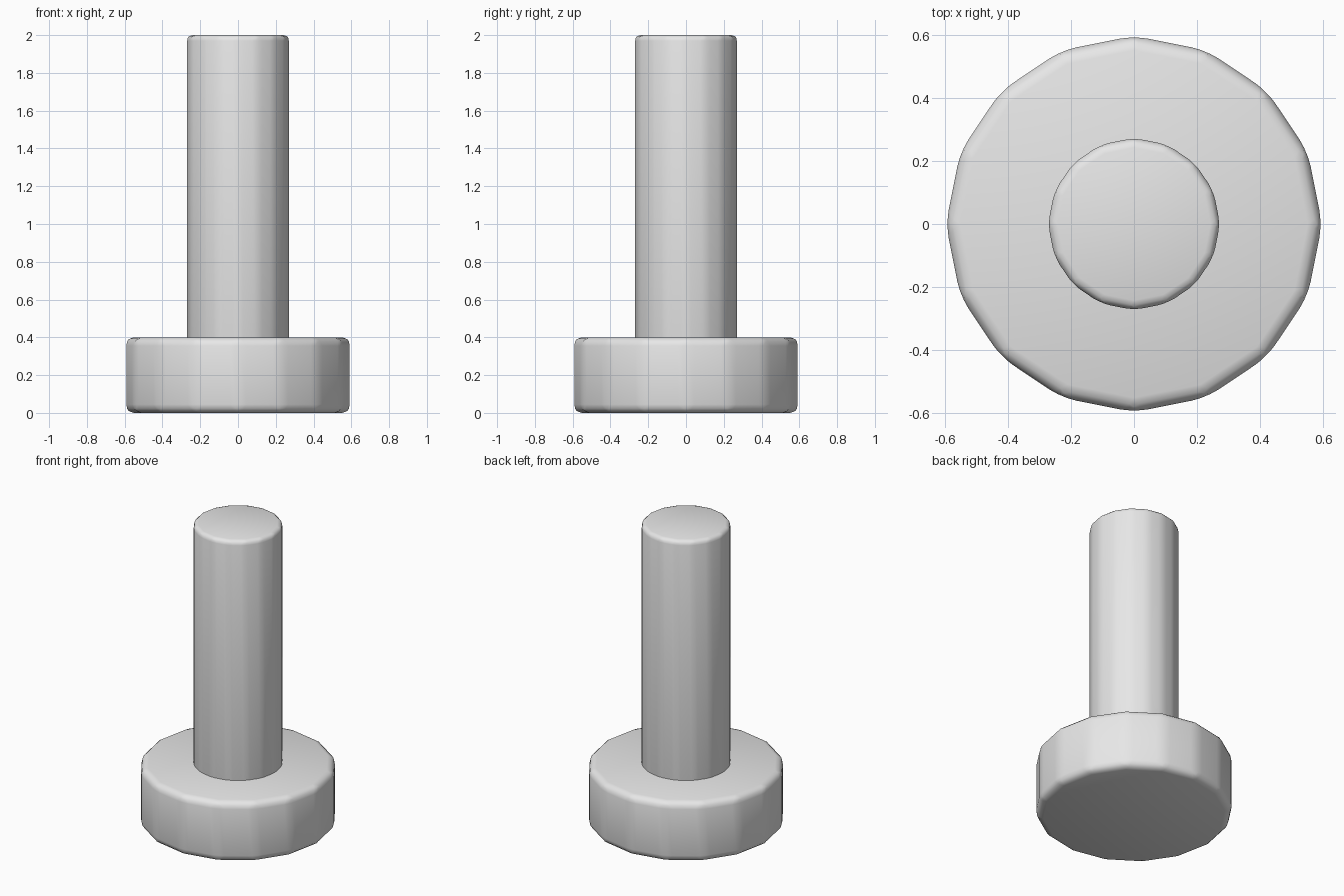
import bpy

if "Cube" in bpy.data.objects:
    bpy.data.objects.remove(bpy.data.objects["Cube"])

# one plain grey
grey = bpy.data.materials.new("light grey")
grey.diffuse_color = (0.8, 0.8, 0.8, 1.0)
grey.use_nodes = True
grey.node_tree.nodes["Principled BSDF"].inputs["Base Color"].default_value = grey.diffuse_color


def rounded_cylinder(name, radius, z0, z1, bevel):
    """16-sided cylinder with every edge rounded."""
    bpy.ops.mesh.primitive_cylinder_add(vertices=16, radius=radius, depth=z1 - z0,
                                        location=(0, 0, (z0 + z1) / 2))
    obj = bpy.context.object
    obj.name = name
    obj.data.materials.append(grey)
    mod = obj.modifiers.new("rounded edges", 'BEVEL')
    mod.limit_method = 'NONE'
    mod.width = bevel
    mod.segments = 3
    bpy.ops.object.modifier_apply(modifier=mod.name)
    bpy.ops.object.shade_smooth_by_angle(angle=0.6)
    return obj


# wide disc at the bottom
rounded_cylinder("base_disc", 0.597, 0.0, 0.4, 0.045)

# shaft, sunk into the disc
rounded_cylinder("shaft", 0.273, 0.2, 2.0, 0.03)
